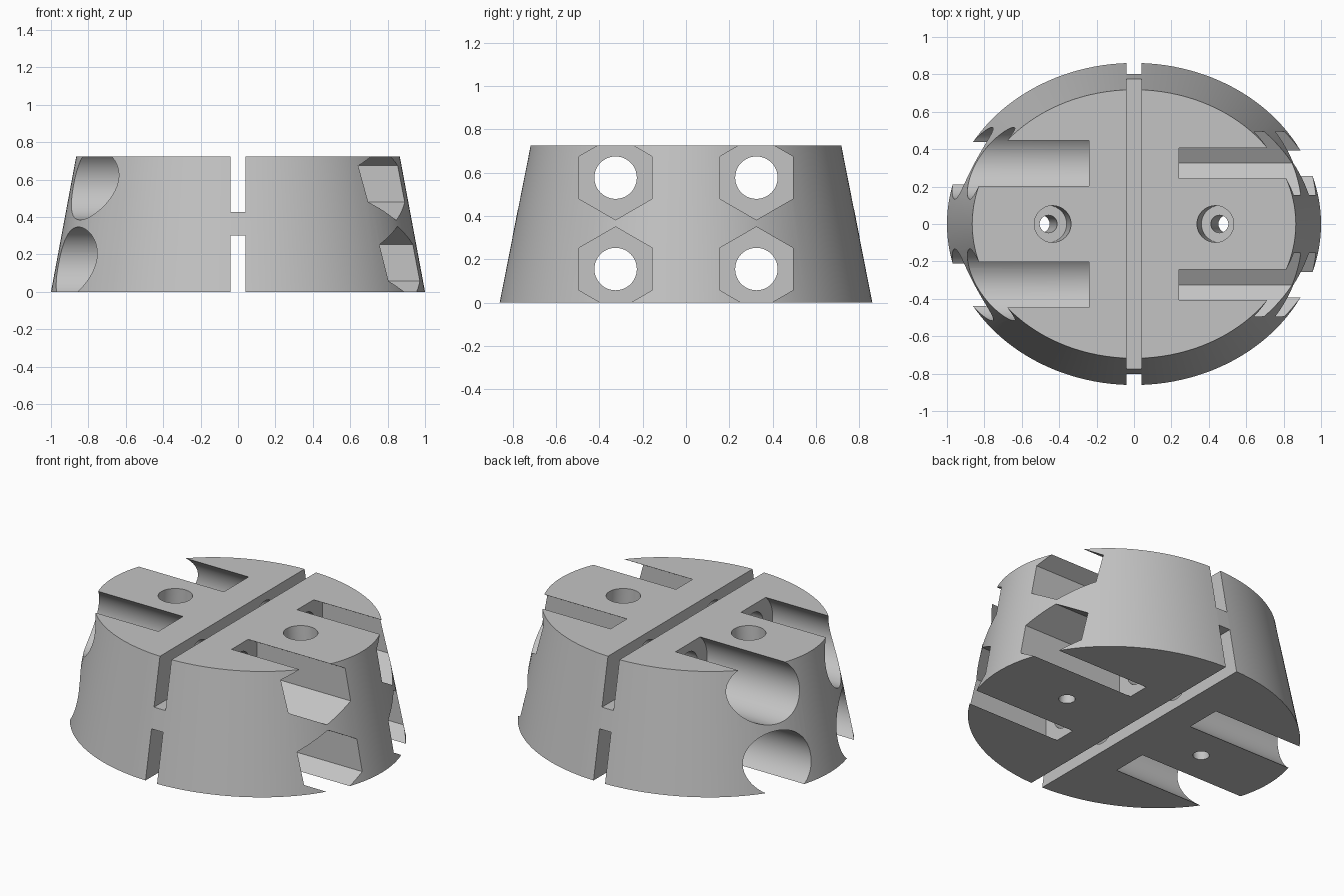
import bpy
import bmesh
from math import cos, sin, pi, radians
from mathutils import Vector

cube = bpy.data.objects.get("Cube")
if cube:
    bpy.data.objects.remove(cube, do_unlink=True)

HEIGHT = 0.725
BOLT_Y, BOLT_Z = 0.325, (0.155, 0.577)

grey = bpy.data.materials.new("plain grey")
grey.use_nodes = True
grey.diffuse_color = (0.55, 0.55, 0.55, 1)
grey.node_tree.nodes["Principled BSDF"].inputs["Base Color"].default_value = (0.55, 0.55, 0.55, 1)


def loft(name, lower, upper):
    """Solid between two matching rings of points."""
    bm = bmesh.new()
    a = [bm.verts.new(p) for p in lower]
    b = [bm.verts.new(p) for p in upper]
    n = len(a)
    bm.faces.new(a[::-1])
    bm.faces.new(b)
    for i in range(n):
        j = (i + 1) % n
        bm.faces.new((a[i], a[j], b[j], b[i]))
    bmesh.ops.recalc_face_normals(bm, faces=bm.faces)
    mesh = bpy.data.meshes.new(name)
    bm.to_mesh(mesh)
    bm.free()
    mesh.materials.append(grey)
    obj = bpy.data.objects.new(name, mesh)
    bpy.context.collection.objects.link(obj)
    return obj


def ellipse(a, b, z, n=144):
    return [(a * cos(2 * pi * i / n), b * sin(2 * pi * i / n), z) for i in range(n)]


def prism(name, sides, radius, start, end):
    """Regular prism between two points in a plane of constant y."""
    start, end = Vector(start), Vector(end)
    axis = (end - start).normalized()
    u = axis.cross(Vector((0, 1, 0)))
    v = axis.cross(u)
    ring = [radius * (cos(2 * pi * i / sides) * u + sin(2 * pi * i / sides) * v)
            for i in range(sides)]
    return loft(name, [start + p for p in ring], [end + p for p in ring])


def box(name, hx, hy, z0, z1):
    base = [(-hx, -hy), (hx, -hy), (hx, hy), (-hx, hy)]
    return loft(name, [(x, y, z0) for x, y in base], [(x, y, z1) for x, y in base])


# Tapered oval block
body = loft("clamp_body", ellipse(1, 0.861, 0), ellipse(0.865, 0.718, HEIGHT))

# Slots above and below the central web
cutters = [box("upper_slot", 0.04, 1.2, 0.428, 1), box("lower_slot", 0.04, 1.2, -0.3, 0.302)]

# Bolt holes with hexagonal nut pockets on one side, round head pockets on the other
for y in (-BOLT_Y, BOLT_Y):
    for z in BOLT_Z:
        cutters += [
            prism("bolt_hole", 48, 0.098, (-0.3, y, z), (0.3, y, z)),
            prism("nut_pocket", 6, 0.195, (0.24, y, z), (1.3, y, z)),
            prism("head_pocket", 64, 0.192, (-0.24, y, z), (-1.3, y, z)),
        ]

# Slanted counterbored screw holes
for side in (-1, 1):
    top = Vector((side * 0.435, 0, HEIGHT))
    down = Vector((side * sin(radians(5)), 0, -cos(radians(5))))
    cutters += [
        prism("counterbore", 48, 0.098, top - down * 0.2, top + down * 0.26),
        prism("screw_hole", 32, 0.047, top + down * 0.1, top + down),
    ]

# Apply all cuts
bpy.context.view_layer.objects.active = body
for cutter in cutters:
    cutter.hide_render = True
    mod = body.modifiers.new("cut", "BOOLEAN")
    mod.operation = "DIFFERENCE"
    mod.solver = "EXACT"
    mod.object = cutter
    bpy.ops.object.modifier_apply(modifier=mod.name)
    bpy.data.objects.remove(cutter, do_unlink=True)

# Smooth curved walls, crisp edges
bpy.ops.object.select_all(action="DESELECT")
body.select_set(True)
bpy.ops.object.shade_smooth_by_angle(angle=radians(25))
